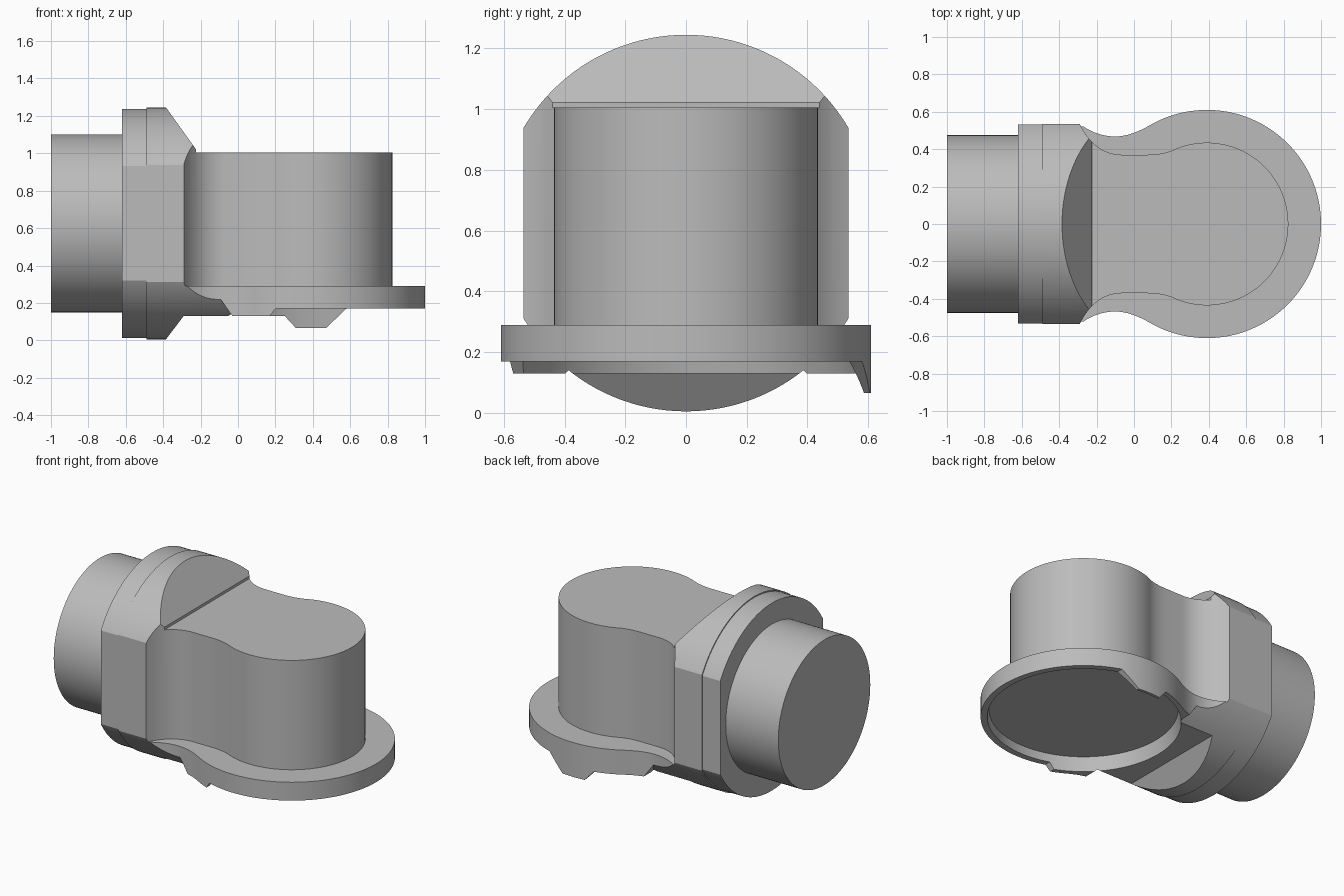
import bpy, bmesh
from math import cos, sin, pi, radians
from mathutils import Matrix, Vector

if "Cube" in bpy.data.objects:
    bpy.data.objects.remove(bpy.data.objects["Cube"], do_unlink=True)

AXIS_Z = 0.625      # height of the pipe axis
HUB_X = 0.39        # centre of the upright column

grey = bpy.data.materials.new("plain grey")
grey.use_nodes = True
grey.diffuse_color = (0.5, 0.5, 0.5, 1)
grey.node_tree.nodes["Principled BSDF"].inputs["Base Color"].default_value = (0.5, 0.5, 0.5, 1)


def add_object(name, bm):
    bmesh.ops.recalc_face_normals(bm, faces=bm.faces)
    mesh = bpy.data.meshes.new(name)
    bm.to_mesh(mesh)
    bm.free()
    mesh.materials.append(grey)
    obj = bpy.data.objects.new(name, mesh)
    bpy.context.collection.objects.link(obj)
    return obj


def prism(name, points, low, high, axis="z"):
    """Extrude a flat outline along one axis."""
    place = {"x": lambda a, b, h: (h, a, b),
             "y": lambda a, b, h: (a, h, b),
             "z": lambda a, b, h: (a, b, h)}[axis]
    bm = bmesh.new()
    bottom = [bm.verts.new(place(a, b, low)) for a, b in points]
    top = [bm.verts.new(place(a, b, high)) for a, b in points]
    bm.faces.new(bottom)
    bm.faces.new(top)
    for i in range(len(points)):
        j = (i + 1) % len(points)
        bm.faces.new((bottom[i], bottom[j], top[j], top[i]))
    return add_object(name, bm)


def disc(name, radius, low, high):
    """Cylinder lying along x."""
    ring = [(radius * cos(2 * pi * i / 128), AXIS_Z + radius * sin(2 * pi * i / 128))
            for i in range(128)]
    return prism(name, ring, low, high, "x")


def combine(obj, cutter, operation, keep=False):
    """Apply a boolean and drop the cutter."""
    mod = obj.modifiers.new("cut", "BOOLEAN")
    mod.operation, mod.solver, mod.object = operation, "EXACT", cutter
    graph = bpy.context.evaluated_depsgraph_get()
    mesh = bpy.data.meshes.new_from_object(obj.evaluated_get(graph))
    obj.modifiers.clear()
    obj.data = mesh
    if not keep:
        bpy.data.objects.remove(cutter, do_unlink=True)


def bezier(p0, p1, p2, n=20):
    a, b, c = Vector(p0), Vector(p1), Vector(p2)
    return [tuple(a * (1 - t) ** 2 + b * 2 * t * (1 - t) + c * t * t)
            for t in (i / n for i in range(n + 1))]


def keyhole(neck, radius, start):
    """Half outline of neck plus round end, mirrored across y = 0."""
    arc = [(HUB_X + radius * cos(radians(start) * (1 - i / 48)),
            radius * sin(radians(start) * (1 - i / 48))) for i in range(1, 49)]
    half = neck + arc
    return half + [(x, -y) for x, y in reversed(half[:-1])]


# Outlines seen from above
inner_neck = bezier((-0.29, 0.535), (-0.21, 0.37), (-0.06, 0.37)) + \
    bezier((0.06, 0.37), (0.15, 0.37), (0.206, 0.394), 8)
outer_neck = bezier((-0.29, 0.535), (-0.2, 0.468), (-0.1, 0.468)) + \
    bezier((-0.1, 0.468), (-0.019, 0.468), (0.085, 0.528), 10)[1:]

# Inlet pipe
inlet_pipe = disc("inlet_pipe", 0.475, -1.0, -0.6)

# Rear collar with flat sides
rear_collar = disc("rear_collar", 0.613, -0.62, -0.485)
combine(rear_collar, prism("clip", [(-1, -0.531), (0, -0.531), (0, 0.531), (-1, 0.531)],
                           -1, 2), "INTERSECT")

# Front collar: flat sides, chamfered top and bottom, flowing into the column
front_collar = disc("front_collar", 0.62, -0.49, -0.2)
combine(front_collar, prism("clip", keyhole([(-0.7, 0.535)] + inner_neck, 0.435, 115),
                            -1, 2), "INTERSECT")
side = [(-0.6, -0.1), (-0.463, -0.1), (-0.385, 0.005), (-0.291, 0.13), (-0.225, 0.14),
        (-0.225, 1.022), (-0.385, 1.245), (-0.44, 1.32), (-0.6, 1.32)]
combine(front_collar, prism("clip", side, -1, 1, "y"), "INTERSECT")

# Upright column
column_neck = [p for p in inner_neck if p[0] > -0.245]
column = prism("column", keyhole(column_neck, 0.435, 115), 0.24, 1.005)

# Base flange with lugs along its lower rim
flange = prism("flange", keyhole(outer_neck, 0.61, 120), 0.05, 0.29)
front_rim = [(-0.6, 0.13), (0.17, 0.13), (0.2, 0.17), (1.2, 0.17)]
back_rim = [(-0.6, 0.13), (0.25, 0.13), (0.31, 0.065), (0.47, 0.065), (0.58, 0.17), (1.2, 0.17)]
for rim, low, high in ((front_rim, -1, 0), (back_rim, 0, 1)):
    combine(flange, prism("clip", rim + [(1.2, -0.2), (-0.6, -0.2)], low, high, "y"), "DIFFERENCE")

# Shallow tapered recess under the flange
bm = bmesh.new()
bmesh.ops.create_cone(bm, cap_ends=True, segments=128, radius1=0.605, radius2=0.56,
                      depth=0.22, matrix=Matrix.Translation((HUB_X, 0, 0.11)))
combine(flange, add_object("clip", bm), "DIFFERENCE")

# Round the neck of the flange to follow the collar
neck_cut = prism("clip", [(-0.6, -0.1), (0.132, -0.1), (-0.03, 0.13), (-0.15, 0.3),
                          (-0.6, 0.3)], -1, 1, "y")
combine(neck_cut, disc("clip_disc", 0.62, -0.8, 0.4), "DIFFERENCE")
combine(flange, neck_cut, "DIFFERENCE")

# Smooth the round surfaces, keep the edges crisp
bpy.ops.object.select_all(action="DESELECT")
for obj in (inlet_pipe, rear_collar, front_collar, column, flange):
    obj.select_set(True)
    bpy.context.view_layer.objects.active = obj
bpy.ops.object.shade_smooth_by_angle(angle=radians(25))
